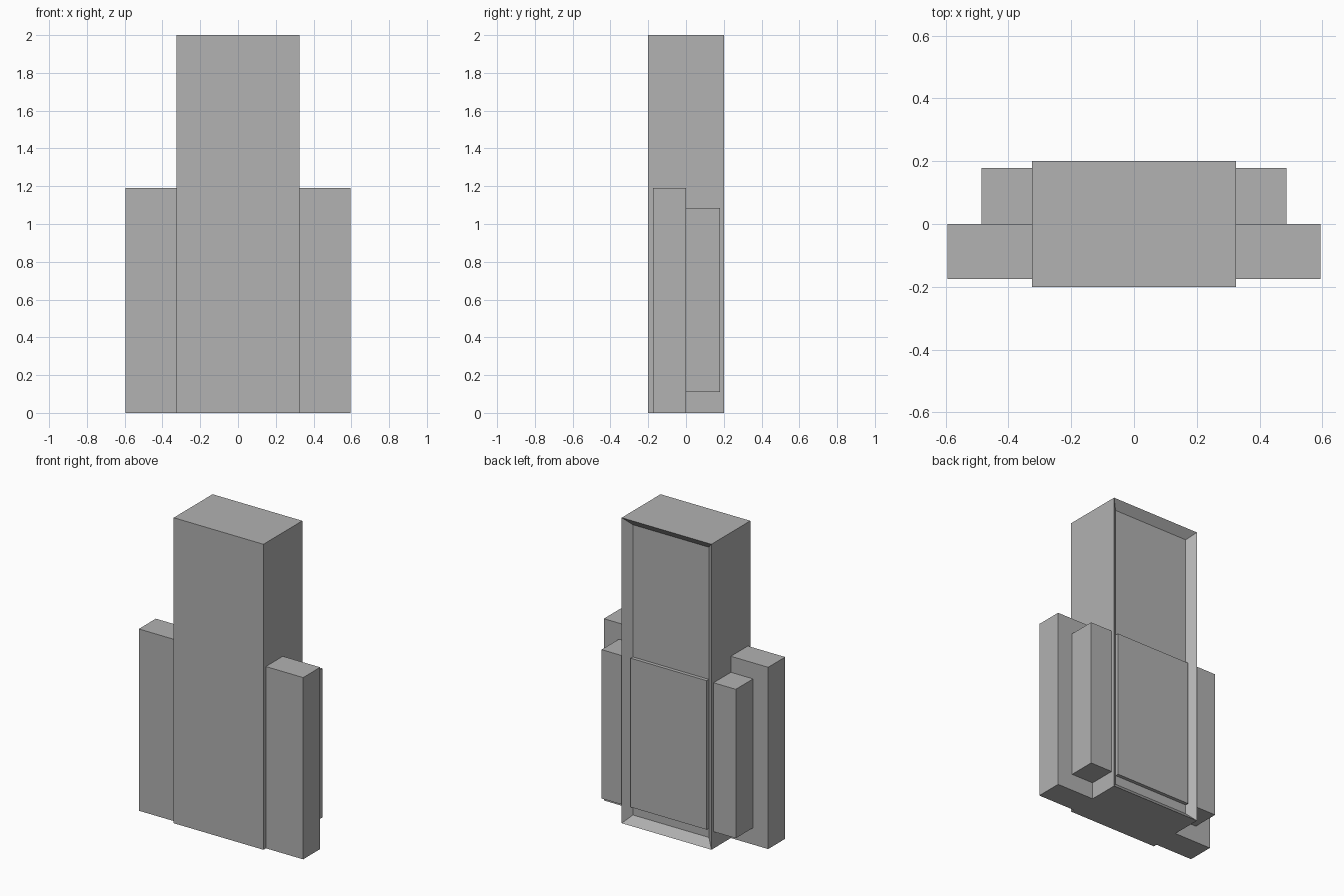
import bpy
import bmesh
from mathutils import Matrix, Vector

if "Cube" in bpy.data.objects:
    bpy.data.objects.remove(bpy.data.objects["Cube"], do_unlink=True)

grey = bpy.data.materials.new("plain grey")
grey.use_nodes = True
colour = (0.445, 0.445, 0.445, 1)
grey.diffuse_color = colour
grey.node_tree.nodes["Principled BSDF"].inputs["Base Color"].default_value = colour


def box(name, low, high, edit=None):
    """Axis-aligned box between two corners, with an optional bmesh edit."""
    low, high = Vector(low), Vector(high)
    bm = bmesh.new()
    matrix = Matrix.Translation((low + high) / 2) @ Matrix.Diagonal((*(high - low), 1))
    bmesh.ops.create_cube(bm, size=1, matrix=matrix)
    if edit:
        edit(bm)
    mesh = bpy.data.meshes.new(name)
    bm.to_mesh(mesh)
    bm.free()
    mesh.materials.append(grey)
    obj = bpy.data.objects.new(name, mesh)
    bpy.context.collection.objects.link(obj)
    return obj


def recess_back(bm):
    """Frame the back face and push its middle inwards."""
    bm.normal_update()
    back = max(bm.faces, key=lambda f: f.normal.y)
    bmesh.ops.inset_region(bm, faces=[back], thickness=0.05, use_even_offset=True)
    bmesh.ops.translate(bm, verts=back.verts, vec=(0, -0.045, 0))


# Tall central tower with a framed recess in its back
box("tower", (-0.325, -0.201, 0), (0.325, 0.201, 2), recess_back)

# Raised lower panel inside the recess
box("lower_back_panel", (-0.275, 0.14, 0.11), (0.275, 0.179, 1.085))

# Front wings and shorter raised rear blocks on both sides
for side, s in (("left", 1), ("right", -1)):
    def side_box(name, inner, outer, y0, y1, z0, z1):
        x0, x1 = sorted((s * inner, s * outer))
        box(f"{side}_{name}", (x0, y0, z0), (x1, y1, z1))

    side_box("front_wing", 0.325, 0.595, -0.176, 0, 0, 1.19)
    side_box("rear_block", 0.325, 0.486, 0, 0.179, 0.11, 1.085)
